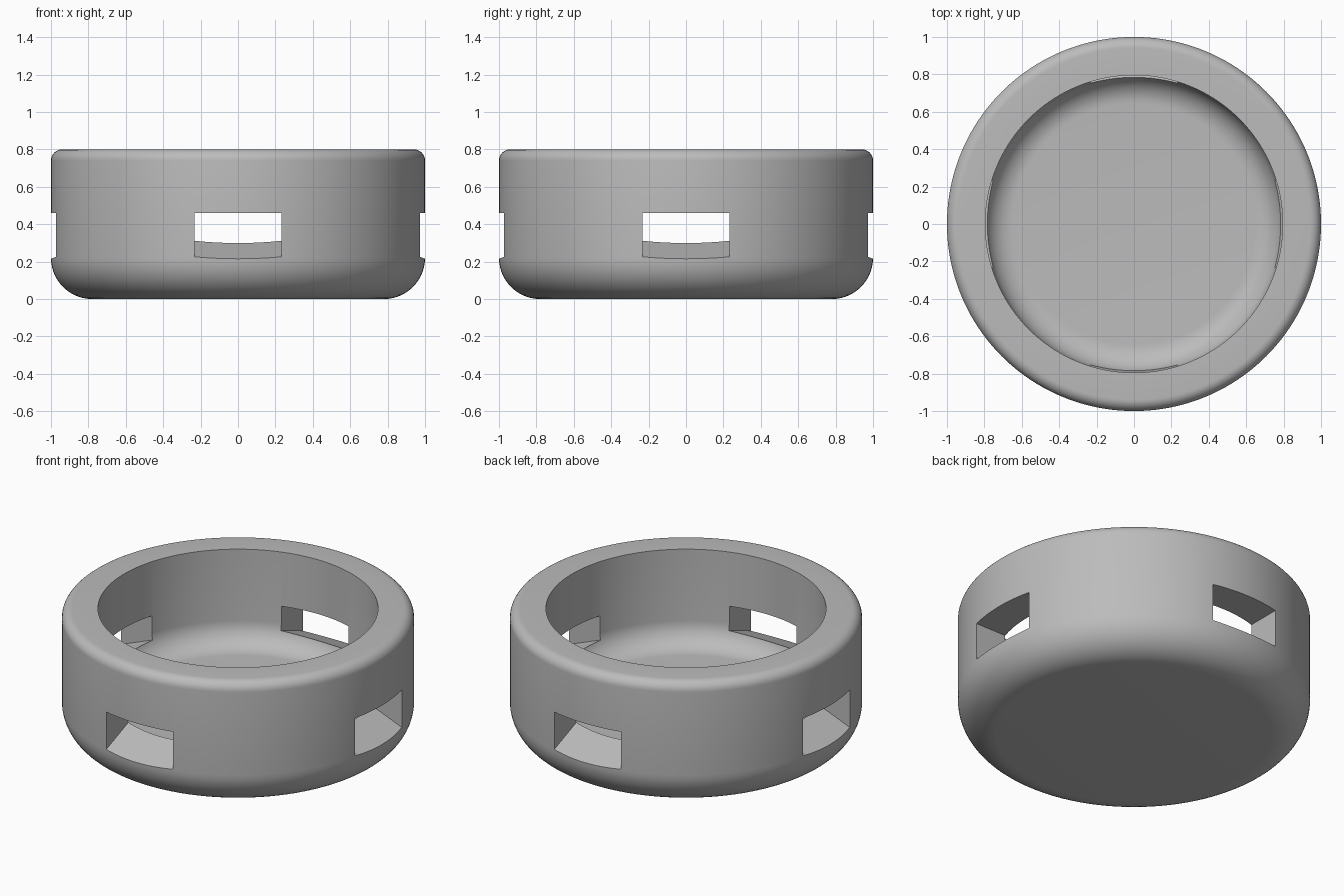
import bpy, bmesh, math
from mathutils import Matrix, Vector

cube = bpy.data.objects.get("Cube")
if cube:
    bpy.data.objects.remove(cube, do_unlink=True)

R, H = 1.0, 0.8            # outer radius and height
INNER, FLOOR = 0.795, 0.205  # bowl wall radius and floor height
SEGMENTS = 160

grey = bpy.data.materials.new("plain grey")
grey.use_nodes = True
colour = (0.5, 0.5, 0.5, 1)
grey.diffuse_color = colour
grey.node_tree.nodes["Principled BSDF"].inputs["Base Color"].default_value = colour


def make_object(name, bm):
    bmesh.ops.recalc_face_normals(bm, faces=bm.faces)
    mesh = bpy.data.meshes.new(name)
    bm.to_mesh(mesh)
    bm.free()
    mesh.materials.append(grey)
    obj = bpy.data.objects.new(name, mesh)
    bpy.context.collection.objects.link(obj)
    return obj


def arc(cx, cz, radius, start, end, steps):
    angles = [math.radians(start + (end - start) * i / steps) for i in range(steps + 1)]
    return [(cx + radius * math.cos(a), cz + radius * math.sin(a)) for a in angles]


# Bowl: rounded profile turned around the z axis
BASE, RIM, COVE = 0.22, 0.06, 0.15
profile = [(0, 0)]
profile += arc(R - BASE, BASE, BASE, -90, 0, 14)
profile += arc(R - RIM, H - RIM, RIM, 0, 90, 8)
profile += [(INNER, H)]
profile += arc(INNER - COVE, FLOOR + COVE, COVE, 0, -90, 12)
profile += [(0, FLOOR)]

bm = bmesh.new()
verts = [bm.verts.new((r, 0, z)) for r, z in profile]
edges = [bm.edges.new(pair) for pair in zip(verts, verts[1:])]
bmesh.ops.spin(bm, geom=verts + edges, cent=(0, 0, 0), axis=(0, 0, 1),
               angle=math.tau, steps=SEGMENTS, use_merge=True)
bmesh.ops.remove_doubles(bm, verts=bm.verts, dist=1e-5)
bowl = make_object("bowl", bm)

# Four side windows: flat top, sill sloping down towards the outside
HALF, TOP, SILL, SLOPE = 0.232, 0.46, 0.215, 0.39
section = [(r, SILL + SLOPE * (R - r)) for r in (0.6, 1.1)] + [(1.1, TOP), (0.6, TOP)]
bm = bmesh.new()
for k in range(4):
    turn = Matrix.Rotation(k * math.pi / 2, 3, 'Z')
    face = bm.faces.new([bm.verts.new(turn @ Vector((r, -HALF, z))) for r, z in section])
    out = bmesh.ops.extrude_face_region(bm, geom=[face], use_keep_orig=True)
    moved = [v for v in out["geom"] if isinstance(v, bmesh.types.BMVert)]
    bmesh.ops.translate(bm, verts=moved, vec=turn @ Vector((0, 2 * HALF, 0)))
cutter = make_object("window_cutter", bm)
cutter.hide_render = True

cut = bowl.modifiers.new("windows", 'BOOLEAN')
cut.operation = 'DIFFERENCE'
cut.solver = 'EXACT'
cut.object = cutter

bpy.ops.object.select_all(action='DESELECT')
bowl.select_set(True)
bpy.context.view_layer.objects.active = bowl
bpy.ops.object.modifier_apply(modifier=cut.name)
bpy.data.objects.remove(cutter, do_unlink=True)
bpy.ops.object.shade_smooth_by_angle(angle=math.radians(30))
